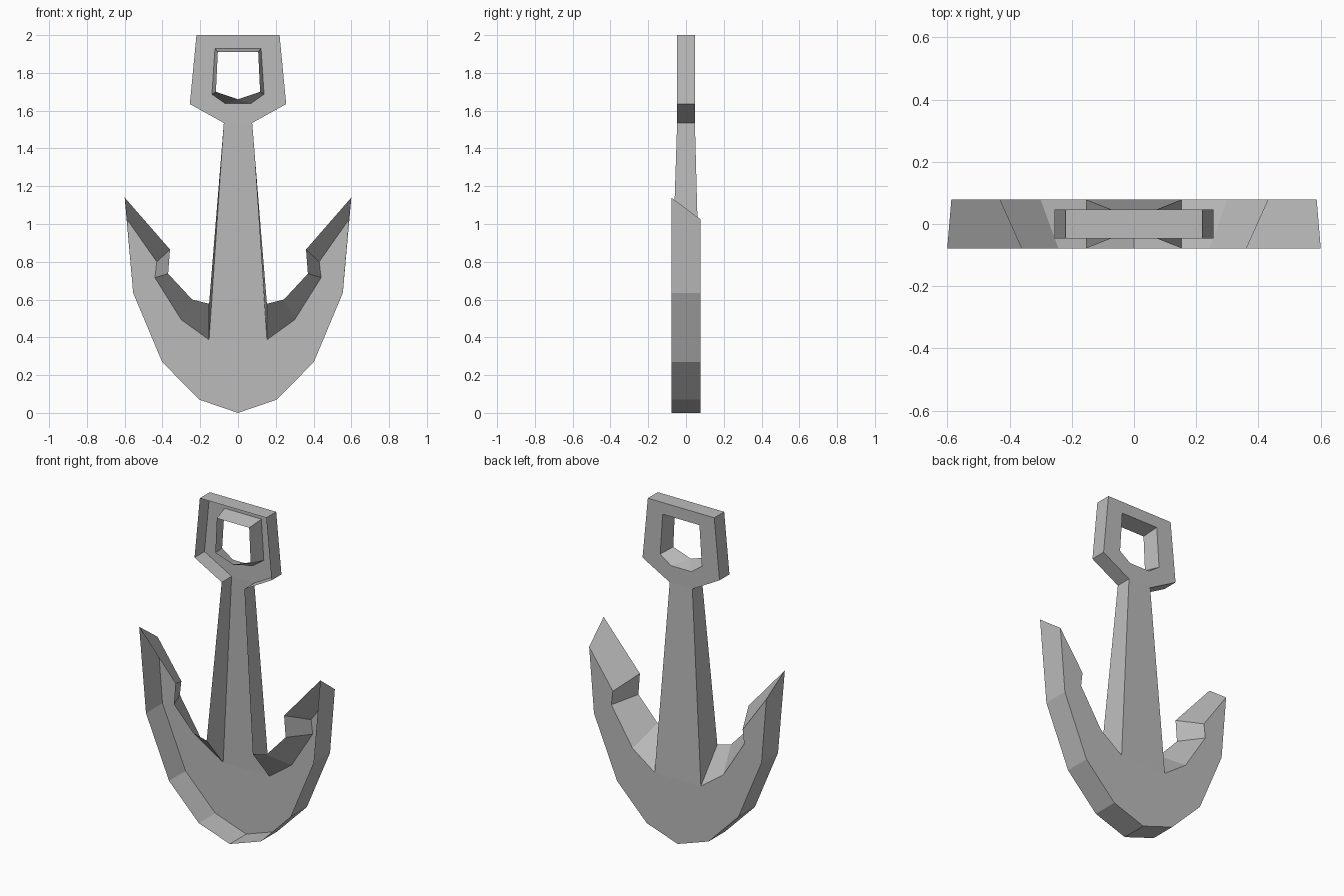
import bpy
import bmesh

cube = bpy.data.objects.get("Cube")
if cube:
    bpy.data.objects.remove(cube, do_unlink=True)

grey = bpy.data.materials.new("plain_grey")
grey.use_nodes = True
colour = (0.5, 0.5, 0.5, 1)
grey.diffuse_color = colour
grey.node_tree.nodes["Principled BSDF"].inputs["Base Color"].default_value = colour

THIN, THICK = 0.047, 0.078   # half depth at the ring and at the arms


def mirrored(half):
    """Close a right-hand (x, y, z) profile with its left-hand copy."""
    return half + [(-x, y, z) for x, y, z in reversed(half) if x > 0]


def at(depth, points):
    return [(x, depth, z) for x, z in points]


def shell(name, back, front, open_edges=(), hole=None):
    """Open-fronted relief: a back face and walls, with an optional hole."""
    bm = bmesh.new()
    b, f = ([bm.verts.new(p) for p in mirrored(h)] for h in (back, front))
    n = len(b)
    for i in range(n):
        j = (i + 1) % n
        if i not in open_edges:
            bm.faces.new((b[j], b[i], f[i], f[j]))
    if hole:
        h, g = ([bm.verts.new(p) for p in mirrored(half)] for half in hole)
        for i in range(n):
            j = (i + 1) % n
            bm.faces.new((b[i], b[j], h[j], h[i]))
            bm.faces.new((h[i], h[j], g[j], g[i]))
    else:
        bm.faces.new(b)
    bmesh.ops.remove_doubles(bm, verts=bm.verts[:], dist=0.0005)
    mesh = bpy.data.meshes.new(name)
    bm.to_mesh(mesh)
    bm.free()
    mesh.materials.append(grey)
    obj = bpy.data.objects.new(name, mesh)
    bpy.context.collection.objects.link(obj)


# Ring at the top, its hole narrowing towards the front
neck = (0.075, 1.535)
ring = [(0.22, 2.0), (0.255, 1.635), neck]
hole_back = [(0.122, 1.93), (0.138, 1.687), (0.067, 1.637)]
hole_front = [(0.107, 1.91), (0.117, 1.70), (0.0001, 1.66)]
shell("top_ring", at(THIN, ring), at(-THIN, ring), open_edges=(2,),
      hole=(at(THIN, hole_back), at(-THIN, hole_front)))

# Tapering shank
base_back, base_front = (0.153, 0.387), (0.153, 0.578)
shell("shank", at(THIN, [neck]) + at(THICK, [base_back]),
      at(-THIN, [neck]) + at(-THICK, [base_front]), open_edges=(1, 3))

# Curved arms with barbed tips; the inner edge slopes from front to back
inner_back = [base_back, (0.30, 0.493), (0.44, 0.716), (0.43, 0.80), (0.587, 1.024)]
inner_front = [base_front, (0.243, 0.60), (0.37, 0.737), (0.36, 0.865), (0.60, 1.14)]
outer = [(0.555, 0.635), (0.402, 0.27), (0.205, 0.07), (0, 0)]
arms_back, arms_front = inner_back + outer, inner_front + outer
shell("arms", at(THICK, arms_back), at(-THICK, arms_front),
      open_edges=(2 * len(arms_back) - 2,))
